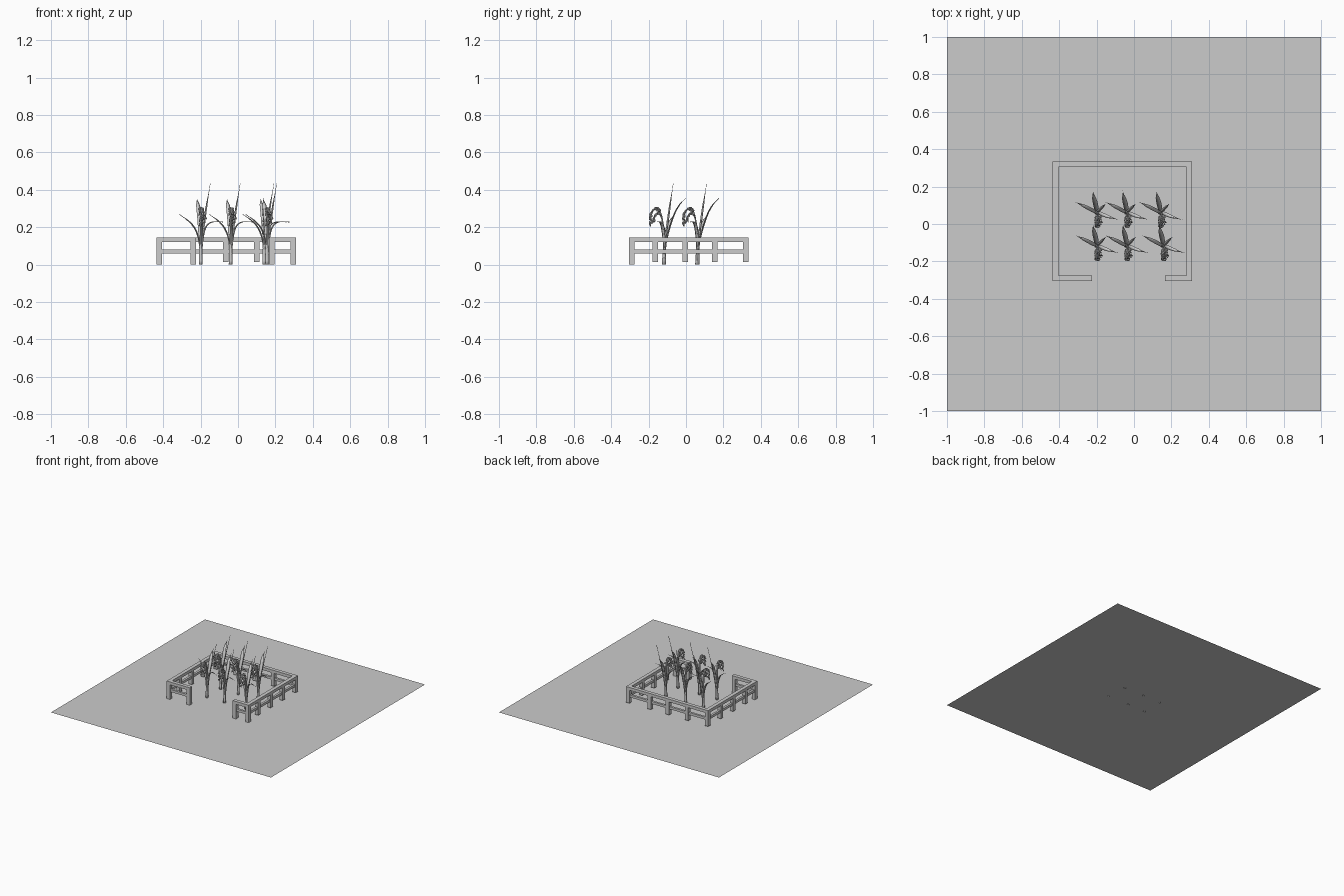
import bpy, bmesh, math, random
from mathutils import Vector

if "Cube" in bpy.data.objects:
    bpy.data.objects.remove(bpy.data.objects["Cube"])
random.seed(4)

def finish(bm, name):
    me = bpy.data.meshes.new(name)
    bm.to_mesh(me)
    bm.free()
    ob = bpy.data.objects.new(name, me)
    bpy.context.collection.objects.link(ob)
    return ob

def box(bm, x0, x1, y0, y1, z0, z1):
    vs = bmesh.ops.create_cube(bm, size=1)['verts']
    for v in vs:
        v.co = Vector(((x0 + x1) / 2 + v.co.x * (x1 - x0),
                       (y0 + y1) / 2 + v.co.y * (y1 - y0),
                       (z0 + z1) / 2 + v.co.z * (z1 - z0)))

def sample(pts, n):
    # smooth Catmull-Rom path through the points
    p = [Vector(q) for q in pts]
    p = [2 * p[0] - p[1]] + p + [2 * p[-1] - p[-2]]
    out = []
    segs = len(p) - 3
    for i in range(n + 1):
        f = i / n * segs
        k = min(int(f), segs - 1)
        t = f - k
        a, b, c, d = p[k:k + 4]
        out.append(0.5 * (2 * b + (c - a) * t + (2 * a - 5 * b + 4 * c - d) * t * t
                          + (3 * b - a - 3 * c + d) * t ** 3))
    return out

def frame(path, i):
    return (path[min(i + 1, len(path) - 1)] - path[max(i - 1, 0)]).normalized()

def leaf(bm, pts, width, n=12):
    # folded blade, wide in the middle and pointed at the tip
    path = sample(pts, n)
    h = path[-1] - path[0]
    side = Vector((-h.y, h.x, 0)).normalized()
    rows = []
    for i, c in enumerate(path):
        t = i / n
        w = width * (0.35 + 0.65 * math.sin(math.pi * min(t * 1.1, 1) ** 1.2)) * min(1, (1 - t) * 4 + .03) / 2
        nrm = side.cross(frame(path, i))
        rows.append([bm.verts.new(q) for q in
                     (c - side * w - nrm * w * .35, c + nrm * .0015,
                      c + side * w - nrm * w * .35, c - nrm * .0015)])
    for a, b in zip(rows, rows[1:]):
        for j in range(4):
            bm.faces.new((a[j], a[(j + 1) % 4], b[(j + 1) % 4], b[j]))

def stalk(bm, pts, r0, r1, n=12, sides=6):
    path = sample(pts, n)
    rings = []
    for i, c in enumerate(path):
        d = frame(path, i)
        u = d.cross(Vector((1, .01, 0))).normalized()
        v = d.cross(u)
        r = r0 + (r1 - r0) * i / n
        rings.append([bm.verts.new(c + r * (u * math.cos(k * math.tau / sides) + v * math.sin(k * math.tau / sides)))
                      for k in range(sides)])
    for a, b in zip(rings, rings[1:]):
        for k in range(sides):
            bm.faces.new((a[k], a[(k + 1) % sides], b[(k + 1) % sides], b[k]))
    bm.faces.new(rings[-1])
    bm.faces.new(rings[0][::-1])

def grain(bm, c, d):
    q = d.to_track_quat('Z', 'Y')
    for v in bmesh.ops.create_icosphere(bm, subdivisions=1, radius=1)['verts']:
        v.co = c + q @ Vector((v.co.x * .0045, v.co.y * .0045, v.co.z * .011))

# Ground
bm = bmesh.new()
bmesh.ops.create_grid(bm, x_segments=1, y_segments=1, size=1)
finish(bm, "ground")

# Fence rails, open at the front
X0, X1, Y0, Y1, T = -.435, .31, -.305, .335, .03
bm = bmesh.new()
for z0, z1, e in ((.12, .144, 0), (.06, .08, .006)):
    box(bm, X0 + e, X0 + T - e, Y0 + e, Y1 - e, z0, z1)
    box(bm, X1 - T + e, X1 - e, Y0 + e, Y1 - e, z0, z1)
    box(bm, X0 + T - e, X1 - T + e, Y1 - T + e, Y1 - e, z0, z1)
    box(bm, X0 + T - e, -.225 - e, Y0 + e, Y0 + T - e, z0, z1)
    box(bm, .165 + e, X1 - T + e, Y0 + e, Y0 + T - e, z0, z1)
finish(bm, "fence_rails")

# Fence posts
bm = bmesh.new()
posts = [(x, -.29, 0) for x in (-.42, -.24, .18, .295)]
posts += [(x, .32, .013) for x in (-.42, -.24, -.065, .1, .295)]
posts += [(x, y, .013) for x in (-.42, .295) for y in (-.165, -.005, .153)]
for x, y, z in posts:
    box(bm, x - .0149, x + .0149, y - .0149, y + .0149, z, .122)
finish(bm, "fence_posts")

# One rice plant: leaves, stems and drooping grain heads
bm = bmesh.new()
leaf(bm, [(.004, .004, 0), (.01, .01, .13), (.03, .03, .29), (.052, .05, .435)], .016)
leaf(bm, [(0, .006, 0), (0, .014, .12), (-.006, .05, .25), (-.015, .085, .32), (-.02, .117, .355)], .026)
leaf(bm, [(-.005, 0, 0), (-.009, .005, .12), (-.035, .02, .195), (-.075, .04, .24), (-.115, .058, .27)], .02)
leaf(bm, [(.005, 0, 0), (.012, 0, .12), (.03, -.008, .2), (.065, -.022, .228), (.12, -.038, .228)], .02)
stalk(bm, [(0, 0, 0), (0, .003, .12), (.002, 0, .2)], .011, .004)
heads = [[(0, 0, 0), (0, -.002, .16), (.002, -.015, .27), (.003, -.045, .3), (.004, -.07, .27), (.005, -.07, .205)],
         [(.005, 0, 0), (.007, 0, .16), (.01, -.012, .25), (.014, -.036, .275), (.018, -.052, .25), (.019, -.056, .225)]]
for pts, n in zip(heads, (26, 12)):
    stalk(bm, pts, .005, .0015, 16)
    path = sample(pts, 60)
    for i in range(n):
        k = 28 + int(32 * i / n)
        d = frame(path, k)
        a = i * 2.4
        off = Vector((math.cos(a) * .011, math.sin(a) * .006, math.sin(a) * .005))
        grain(bm, path[k] + off, (d + off * 30 + Vector((0, 0, -.3))).normalized())
bmesh.ops.recalc_face_normals(bm, faces=bm.faces)
plant = finish(bm, "rice_plant")
for p in plant.data.polygons:
    p.use_smooth = True

# Two rows of three plants
spots = [(-.2, .06), (-.04, .06), (.14, .06), (-.2, -.118), (-.04, -.118), (.155, -.118)]
for i, (x, y) in enumerate(spots):
    ob = plant if i == 0 else plant.copy()
    if i:
        bpy.context.collection.objects.link(ob)
    ob.location = (x, y, 0)
